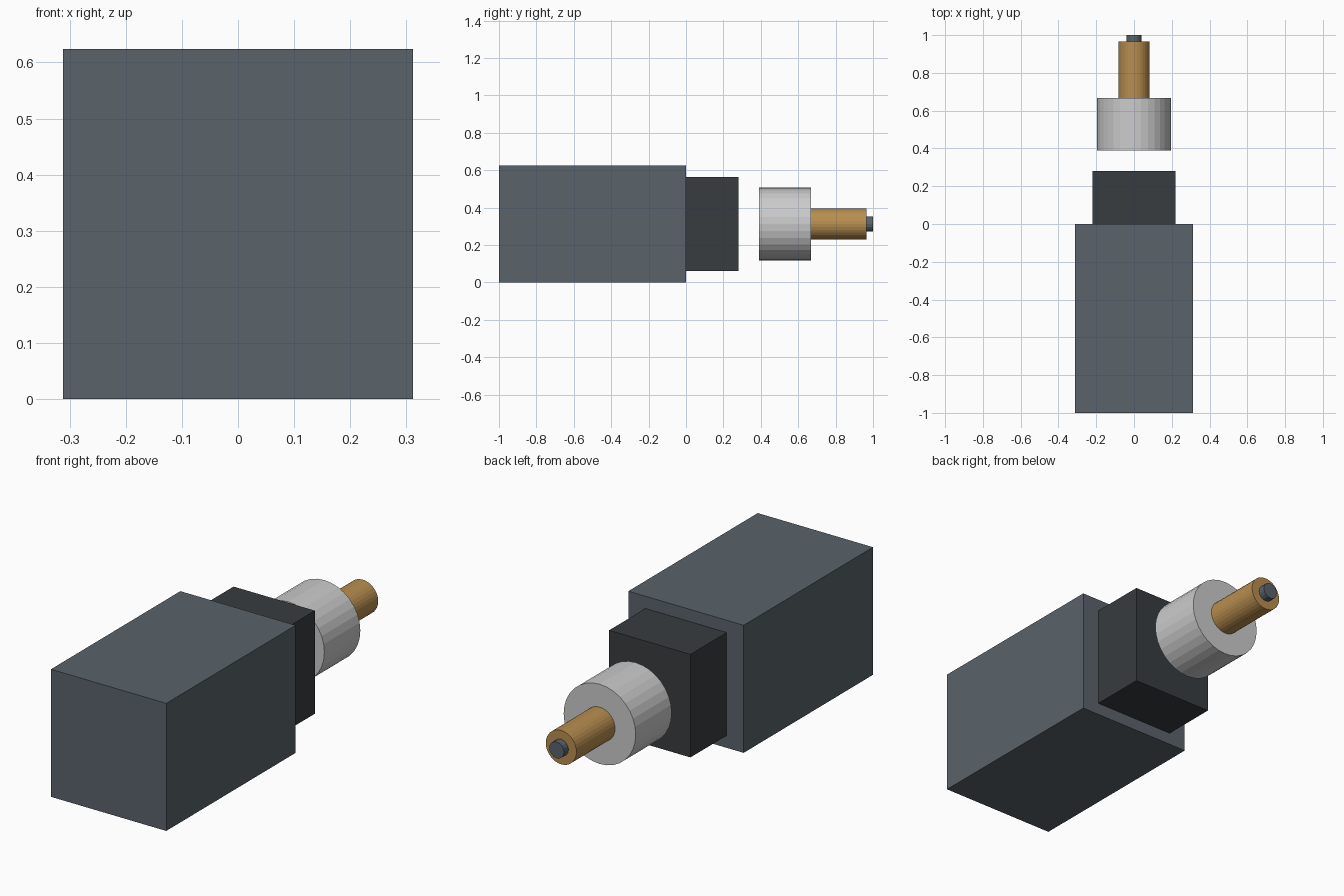
import bpy, math

if "Cube" in bpy.data.objects:
    bpy.data.objects.remove(bpy.data.objects["Cube"])

CZ = 0.312  # height of the shared axis


def material(name, rgb):
    m = bpy.data.materials.new(name)
    m.diffuse_color = (*rgb, 1)
    m.use_nodes = True
    m.node_tree.nodes["Principled BSDF"].inputs["Base Color"].default_value = m.diffuse_color
    return m


slate = material("slate", (0.10, 0.125, 0.145))
black = material("black", (0.04, 0.045, 0.05))
brass = material("brass", (0.48, 0.27, 0.08))
silver = material("silver", (0.55, 0.57, 0.58))


def finish(name, mat):
    ob = bpy.context.object
    ob.name = name
    ob.data.materials.append(mat)
    return ob


def block(name, y0, y1, half_x, half_z, mat):
    bpy.ops.mesh.primitive_cube_add(size=1, location=(0, (y0 + y1) / 2, CZ))
    ob = finish(name, mat)
    ob.scale = (2 * half_x, y1 - y0, 2 * half_z)


def rod(name, y0, y1, radius, sides, mat):
    bpy.ops.mesh.primitive_cylinder_add(
        vertices=sides, radius=radius, depth=y1 - y0,
        location=(0, (y0 + y1) / 2, CZ), rotation=(math.pi / 2, 0, 0))
    finish(name, mat)


# Main housing and stepped neck
block("housing", -1.0, 0.0, 0.312, 0.312, slate)
block("neck_block", 0.0, 0.28, 0.22, 0.252, black)

# Free-floating collar, brass shaft and end tip on the same axis
rod("collar", 0.389, 0.667, 0.195, 32, silver)
rod("shaft", 0.667, 0.965, 0.083, 32, brass)
rod("shaft_tip", 0.965, 1.0, 0.04, 16, slate)
